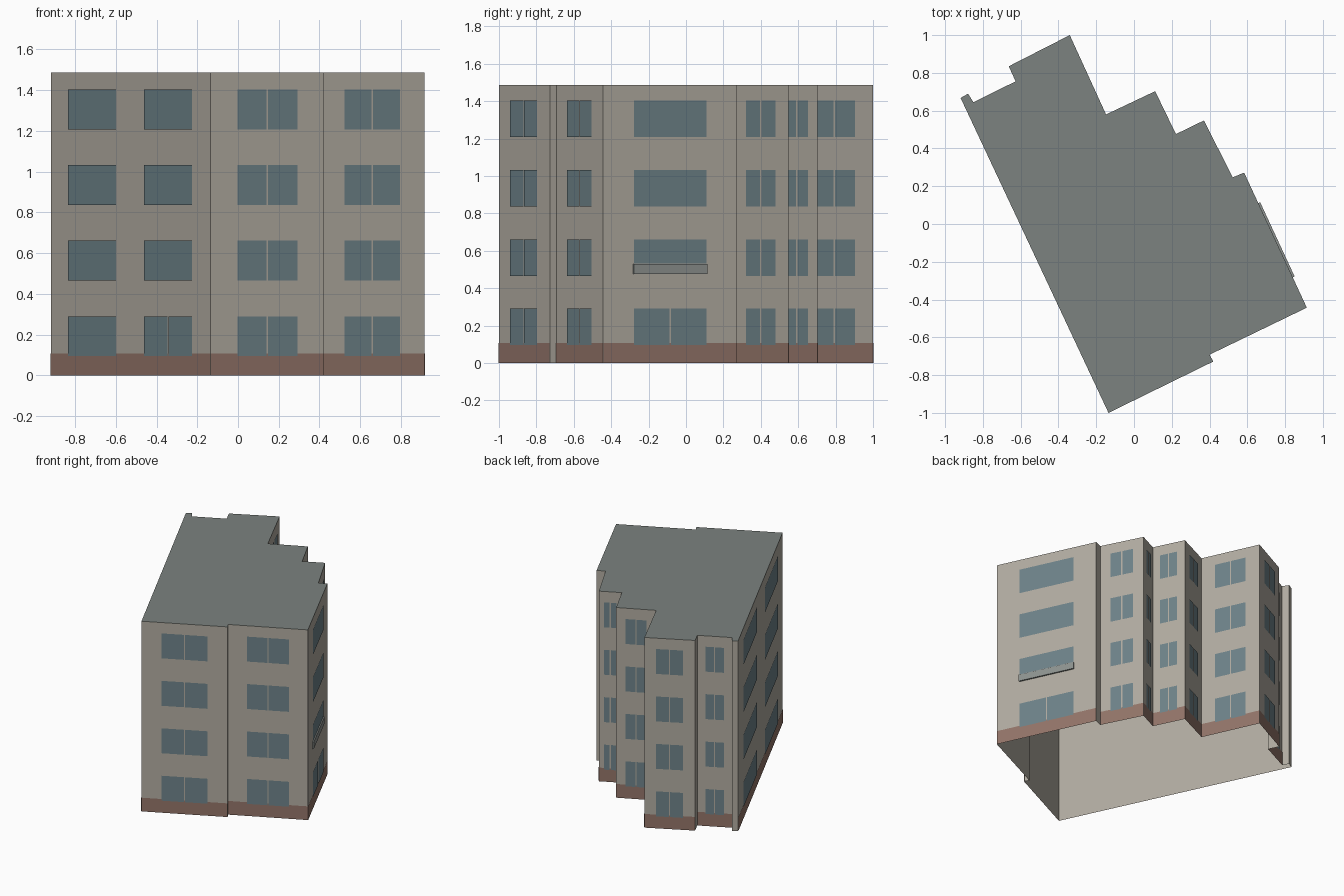
import bpy
from mathutils import Vector

if "Cube" in bpy.data.objects:
    bpy.data.objects.remove(bpy.data.objects["Cube"])

HEIGHT, PLINTH = 1.486, 0.107
SILLS = [0.095 + 0.371 * i for i in range(4)]
WIN_H = 0.195

# stepped footprint, counter-clockwise from the front corner
FOOT = [Vector(p) for p in [
    (-0.135, -1.0), (0.42, -0.728), (0.4, -0.692), (0.915, -0.443),
    (0.583, 0.272), (0.523, 0.247), (0.37, 0.548), (0.222, 0.476),
    (0.112, 0.703), (-0.148, 0.58), (-0.34, 1.0), (-0.663, 0.835),
    (-0.627, 0.755), (-0.85, 0.645), (-0.879, 0.69), (-0.918, 0.667)]]
N = len(FOOT)


def material(name, rgb):
    m = bpy.data.materials.new(name)
    m.diffuse_color = (*rgb, 1)
    m.use_nodes = True
    m.node_tree.nodes["Principled BSDF"].inputs["Base Color"].default_value = m.diffuse_color
    return m


def make(name, verts, faces, mat):
    me = bpy.data.meshes.new(name)
    me.from_pydata(verts, [], faces)
    me.materials.append(mat)
    ob = bpy.data.objects.new(name, me)
    bpy.context.collection.objects.link(ob)
    return ob


def panel(i, t0, t1, z0, z1, off):
    """Upright rectangle on wall i, between fractions t0 and t1 of its length."""
    a, b = FOOT[i], FOOT[(i + 1) % N]
    d = b - a
    n = Vector((d.y, -d.x)).normalized() * off
    p, q = a + d * t0 + n, a + d * t1 + n
    return [(p.x, p.y, z0), (q.x, q.y, z0), (q.x, q.y, z1), (p.x, p.y, z1)]


def quads(name, panels, mat):
    verts = [v for p in panels for v in p]
    faces = [tuple(range(4 * k, 4 * k + 4)) for k in range(len(panels))]
    return make(name, verts, faces, mat)


def length(i):
    return (FOOT[(i + 1) % N] - FOOT[i]).length


wall_mat = material("wall", (0.44, 0.41, 0.355))
plinth_mat = material("plinth", (0.29, 0.175, 0.14))
glass_mat = material("glass", (0.155, 0.225, 0.25))
roof_mat = material("roof", (0.20, 0.225, 0.215))
apron_mat = material("apron", (0.27, 0.29, 0.28))

# outer walls, open underneath, and flat roof
quads("walls", [panel(i, 0, 1, 0, HEIGHT, 0) for i in range(N)], wall_mat)
make("roof", [(p.x, p.y, HEIGHT) for p in FOOT], [tuple(range(N))], roof_mat)

# plinth band on the main walls only, the narrow returns stay plain
main = [i for i in range(N) if length(i) > 0.12]
quads("plinth", [panel(i, 0, 1, 0, PLINTH, 0.002) for i in main], plinth_mat)

# windows
LONG, BALCONY = N - 1, 3
panes = []


def window(i, t0, t1, z0, z1, split):
    if split:
        mid, g = (t0 + t1) / 2, 0.004 / length(i)
        panes.append(panel(i, t0, mid - g, z0, z1, 0.004))
        panes.append(panel(i, mid + g, t1, z0, z1, 0.004))
    else:
        panes.append(panel(i, t0, t1, z0, z1, 0.004))


for i in main:
    for floor, z in enumerate(SILLS):
        top = z + WIN_H
        if i == LONG:
            window(i, 0.112, 0.412, z, top, False)
            window(i, 0.588, 0.888, z, top, floor == 0)
        elif i == BALCONY:
            sill = 0.533 if floor == 1 else z
            window(i, 0.228, 0.772, sill, top, floor == 0)
        else:
            window(i, 0.235, 0.765, z, top, True)
quads("window_panes", panes, glass_mat)

# shallow balcony apron below the shortened window
inner = panel(BALCONY, 0.225, 0.775, 0.475, 0.528, 0)
outer = panel(BALCONY, 0.225, 0.775, 0.475, 0.528, 0.011)
make("balcony_apron", inner + outer,
     [(4, 5, 6, 7), (0, 1, 5, 4), (1, 2, 6, 5), (2, 3, 7, 6), (3, 0, 4, 7)],
     apron_mat)
